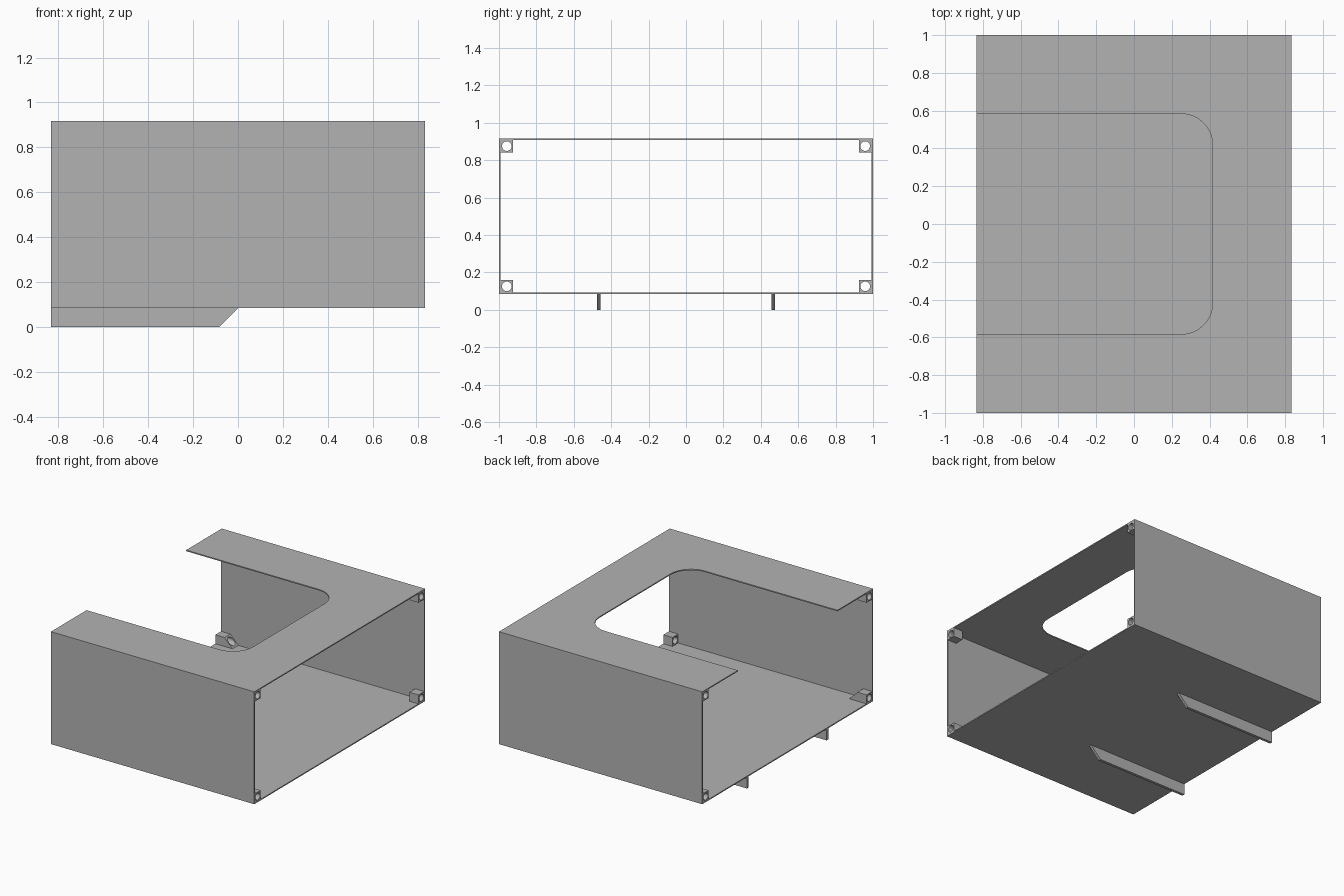
import bpy, bmesh, math
from mathutils import Vector

cube = bpy.data.objects.get("Cube")
if cube:
    bpy.data.objects.remove(cube, do_unlink=True)

UNIT = 1 / 120                     # one design millimetre
HX, HY, HZ = 100 * UNIT, 1.0, 50 * UNIT
MID_Z = 60 * UNIT                  # height of the casing's centre
WALL = UNIT

grey = bpy.data.materials.new("plain grey")
grey.use_nodes = True
COLOUR = (0.45, 0.45, 0.45, 1)
grey.diffuse_color = COLOUR
grey.node_tree.nodes["Principled BSDF"].inputs["Base Color"].default_value = COLOUR


def prism(name, outline, start, sweep):
    """Extrude a closed outline; start maps (u, v) to a 3D point."""
    bm = bmesh.new()
    face = bm.faces.new([bm.verts.new(start(u, v)) for u, v in outline])
    ext = bmesh.ops.extrude_face_region(bm, geom=[face])
    moved = [g for g in ext["geom"] if isinstance(g, bmesh.types.BMVert)]
    bmesh.ops.translate(bm, verts=moved, vec=Vector(sweep))
    bmesh.ops.recalc_face_normals(bm, faces=bm.faces)
    mesh = bpy.data.meshes.new(name)
    bm.to_mesh(mesh)
    bm.free()
    mesh.materials.append(grey)
    obj = bpy.data.objects.new(name, mesh)
    bpy.context.collection.objects.link(obj)
    obj.location.z = MID_Z
    return obj


def rect(u0, u1, v0, v1):
    return [(u0, v0), (u1, v0), (u1, v1), (u0, v1)]


def arc(cu, cv, r, a0, a1, n):
    return [(cu + r * math.cos(math.radians(a0 + (a1 - a0) * i / n)),
             cv + r * math.sin(math.radians(a0 + (a1 - a0) * i / n)))
            for i in range(n + 1)]


def cut(obj, cutter):
    """Subtract the cutter for good, then remove it."""
    cutter.hide_render = True
    mod = obj.modifiers.new("cut", 'BOOLEAN')
    mod.operation, mod.solver, mod.object = 'DIFFERENCE', 'EXACT', cutter
    deps = bpy.context.evaluated_depsgraph_get()
    obj.data = bpy.data.meshes.new_from_object(obj.evaluated_get(deps))
    obj.modifiers.clear()
    bpy.data.objects.remove(cutter, do_unlink=True)


def mirror(obj, y, z):
    mod = obj.modifiers.new("mirror", 'MIRROR')
    mod.use_axis = (False, y, z)


# Casing: a thin rectangular sleeve, open at both ends
casing = prism("casing", rect(-HY, HY, -HZ, HZ),
               lambda u, v: (-HX, u, v), (2 * HX, 0, 0))
iy, iz = HY - WALL, HZ - WALL
cut(casing, prism("bore", rect(-iy, iy, -iz, iz),
                  lambda u, v: (-HX - 0.1, u, v), (2 * HX + 0.2, 0, 0)))

# Rounded opening in the roof, running out at the -x end
R, OX, OY = 20 * UNIT, 50 * UNIT, 70 * UNIT
opening = [(-HX - 0.1, -OY)]
opening += arc(OX - R, -OY + R, R, -90, 0, 16)
opening += arc(OX - R, OY - R, R, 0, 90, 16)
opening += [(-HX - 0.1, OY)]
cut(casing, prism("roof_cutter", opening,
                  lambda u, v: (u, v, HZ - 0.05), (0, 0, 0.1)))

# Screw lugs: plain blocks at the +x end, sloped behind at the -x end
LUG = 9 * UNIT
low, high = -HZ + WALL, -HZ + LUG
plain = rect(HX - LUG, HX, low, high)
sloped = [(-HX, low), (-HX + LUG + high - low, low),
          (-HX + LUG, high), (-HX, high)]
for name, profile, x in (("plain_screw_lugs", plain, HX),
                         ("sloped_screw_lugs", sloped, -HX)):
    lug = prism(name, profile, lambda u, v: (u, -iy, v), (0, LUG - WALL, 0))
    hole = arc(-HY + 5 * UNIT, -HZ + 5 * UNIT, 3.1 * UNIT, 0, 345, 23)
    cut(lug, prism("hole_cutter", hole,
                   lambda u, v: (x - 0.3, u, v), (0.6, 0, 0)))
    mirror(lug, True, True)

# Runners under the floor, with a sloped front end
T, DROP = 2.4 * UNIT, 10 * UNIT
side = [(-HX, -HZ), (-HX, -HZ - DROP), (-DROP, -HZ - DROP), (0, -HZ)]
runners = prism("runners", side,
                lambda u, v: (u, -56 * UNIT - T / 2, v), (0, T, 0))
mirror(runners, True, False)

# Smooth the rounded parts, keeping edges sharp
bpy.ops.object.select_all(action='DESELECT')
for obj in bpy.context.collection.objects:
    if obj.type == 'MESH' and grey.name in obj.data.materials:
        obj.select_set(True)
        bpy.context.view_layer.objects.active = obj
bpy.ops.object.shade_smooth_by_angle(angle=math.radians(30))
